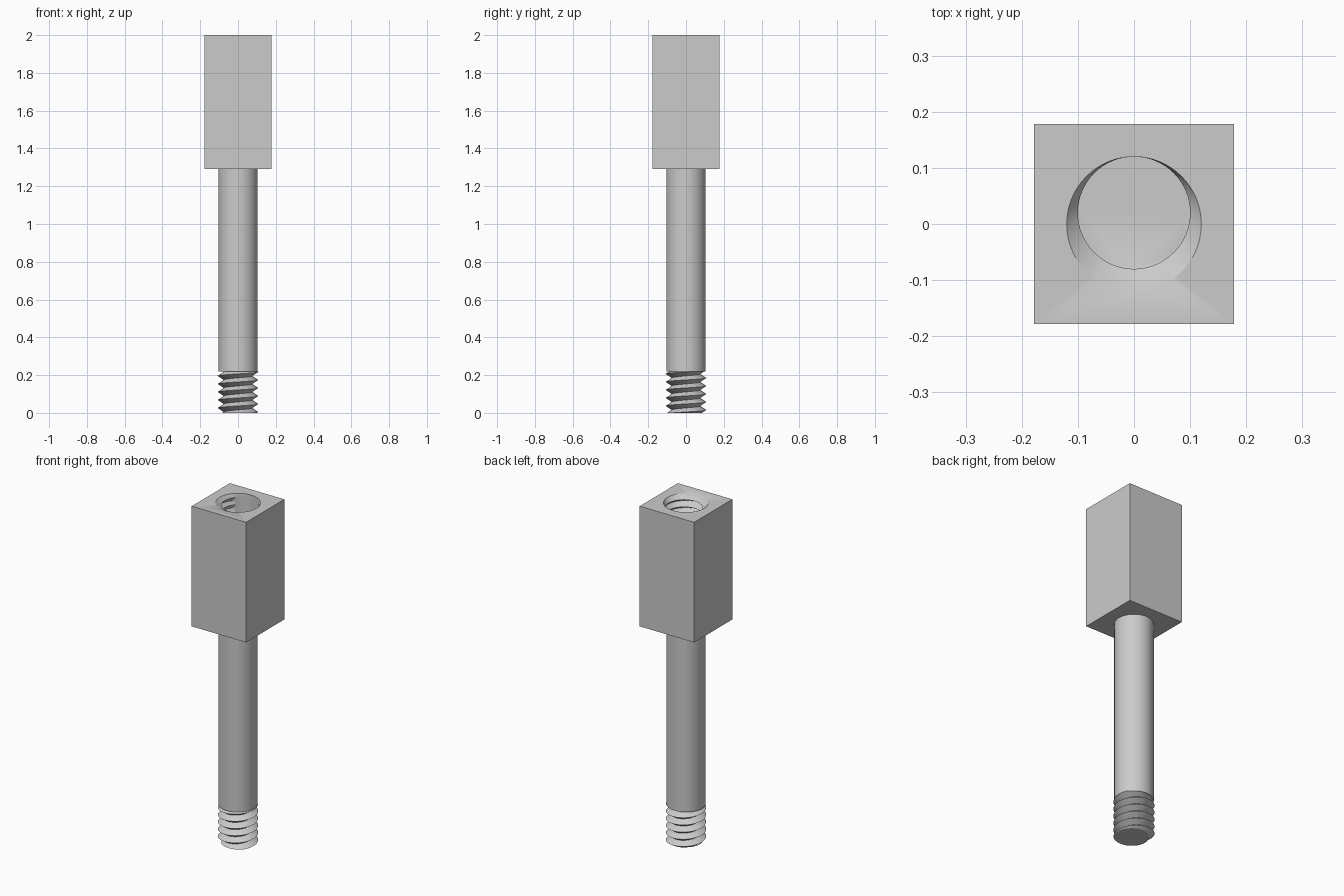
import bpy, bmesh, math

cube = bpy.data.objects.get("Cube")
if cube:
    bpy.data.objects.remove(cube, do_unlink=True)

SIDES = 64
HALF = 0.178                    # block half width
BLOCK_Z, TOP_Z = 1.29, 2.0
SHAFT_Z = 0.22
PITCH = 0.0424

grey = bpy.data.materials.new("plain_grey")
colour = (0.6, 0.6, 0.6, 1)
grey.diffuse_color = colour
grey.use_nodes = True
grey.node_tree.nodes["Principled BSDF"].inputs["Base Color"].default_value = colour


def finish(bm, name):
    bmesh.ops.recalc_face_normals(bm, faces=bm.faces)
    mesh = bpy.data.meshes.new(name)
    bm.to_mesh(mesh)
    bm.free()
    mesh.materials.append(grey)
    ob = bpy.data.objects.new(name, mesh)
    bpy.context.collection.objects.link(ob)
    bpy.ops.object.select_all(action='DESELECT')
    ob.select_set(True)
    bpy.context.view_layer.objects.active = ob
    bpy.ops.object.shade_smooth_by_angle(angle=math.radians(30))
    return ob


def ring(bm, radius, z, y=0):
    return [bm.verts.new((radius * math.cos(a), y + radius * math.sin(a), z))
            for a in (2 * math.pi * i / SIDES for i in range(SIDES))]


def skin(bm, low, high):
    n = len(low)
    for i in range(n):
        k = (i + 1) % n
        bm.faces.new((low[i], low[k], high[k], high[i]))


# Square block with a ridged blind bore
bm = bmesh.new()
corners = [(-HALF, -HALF), (HALF, -HALF), (HALF, HALF), (-HALF, HALF)]
base = [bm.verts.new((x, y, BLOCK_Z)) for x, y in corners]
rim = [bm.verts.new((x, y, TOP_Z)) for x, y in corners]
bm.faces.new(base)
skin(bm, base, rim)

mouth = ring(bm, 0.12, TOP_Z)
upper = mouth
for step in range(1, 11):
    z = TOP_Z - step * PITCH / 2
    lower = ring(bm, 0.1, z, 0.02) if step % 2 else ring(bm, 0.12, z)
    skin(bm, lower, upper)
    upper = lower
floor = ring(bm, 0.1, TOP_Z - 5.5 * PITCH, 0.02)
skin(bm, floor, upper)
bm.faces.new(floor)

# Top face around the bore mouth
loops = [bm.edges.get((v[i - 1], v[i])) for v in (rim, mouth) for i in range(len(v))]
bmesh.ops.triangle_fill(bm, edges=loops, use_beauty=True)
finish(bm, "square_block")

# Plain round shaft
bm = bmesh.new()
low, high = ring(bm, 0.104, SHAFT_Z), ring(bm, 0.104, BLOCK_Z)
skin(bm, low, high)
bm.faces.new(low)
finish(bm, "shaft")


# Helical screw thread, trimmed flat at both ends
def thread_radius(turn):
    t = turn % 1
    return 0.108 - 0.033 * (1 - abs(2 * t - 1))


bm = bmesh.new()
rows = []
for j in range(-3, 13):
    row = []
    for i in range(SIDES + 1):
        f = i / SIDES
        z = min(max(PITCH * (j / 2 + f) + 0.005, 0), SHAFT_Z)
        r = thread_radius((z - 0.005) / PITCH - f)
        a = 2 * math.pi * f
        row.append(bm.verts.new((r * math.cos(a), r * math.sin(a), z)))
    rows.append(row)
for low, high in zip(rows, rows[1:]):
    for i in range(SIDES):
        quad = (low[i], low[i + 1], high[i + 1], high[i])
        zs = [v.co.z for v in quad]
        if max(zs) - min(zs) > 1e-6:
            bm.faces.new(quad)
bmesh.ops.delete(bm, geom=[v for v in bm.verts if not v.link_faces], context='VERTS')
bmesh.ops.remove_doubles(bm, verts=bm.verts, dist=1e-5)
bmesh.ops.holes_fill(bm, edges=[e for e in bm.edges if e.is_boundary], sides=0)
finish(bm, "screw_thread")
